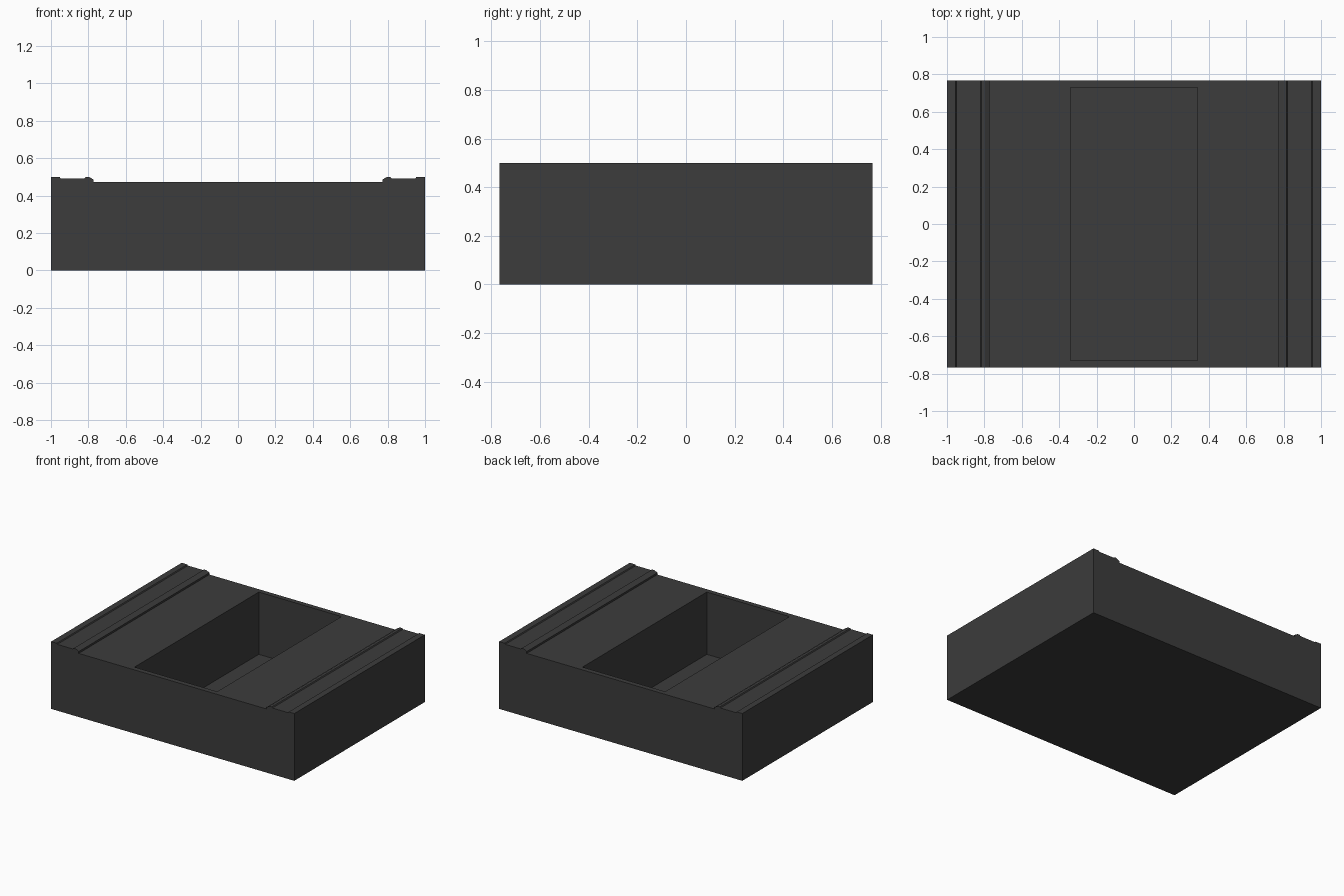
import bpy, bmesh

if "Cube" in bpy.data.objects:
    bpy.data.objects.remove(bpy.data.objects["Cube"])

HALF_Y = 0.767          # half depth of the block
PX, PY = 0.34, 0.73     # half size of the pocket
DECK, FLOOR = 0.473, 0.01


def make_object(name, bm):
    bmesh.ops.recalc_face_normals(bm, faces=bm.faces)
    mesh = bpy.data.meshes.new(name)
    bm.to_mesh(mesh)
    bm.free()
    obj = bpy.data.objects.new(name, mesh)
    bpy.context.collection.objects.link(obj)
    mat = bpy.data.materials.get("dark_grey") or bpy.data.materials.new("dark_grey")
    mat.diffuse_color = (0.045, 0.045, 0.045, 1)
    mat.use_nodes = True
    mat.node_tree.nodes["Principled BSDF"].inputs["Base Color"].default_value = mat.diffuse_color
    mesh.materials.append(mat)
    return obj


# Block: right half of the front outline, mirrored, then extruded along y
half = [(1, 0), (1, 0.5), (0.954, 0.5), (0.949, 0.493), (0.82, 0.493),
        (0.815, 0.5), (0.797, 0.5), (0.773, 0.487), (0.773, DECK)]
outline = half + [(-x, z) for x, z in reversed(half)]
bm = bmesh.new()
face = bm.faces.new([bm.verts.new((x, -HALF_Y, z)) for x, z in outline])
ext = bmesh.ops.extrude_face_region(bm, geom=[face])
# extrusion keeps the front cap, so the result is a closed solid
moved = [v for v in ext["geom"] if isinstance(v, bmesh.types.BMVert)]
bmesh.ops.translate(bm, verts=moved, vec=(0, 2 * HALF_Y, 0))
if not any(all(abs(v.co.y + HALF_Y) < 1e-5 for v in f.verts) for f in bm.faces):
    bm.faces.new([v for v in bm.verts if v.co.y < 0])
block = make_object("tray_block", bm)

# Pocket: deep rectangular recess leaving a thin floor
bm = bmesh.new()
bmesh.ops.create_cube(bm, size=1)
bmesh.ops.scale(bm, verts=bm.verts, vec=(2 * PX, 2 * PY, 0.8))
bmesh.ops.translate(bm, verts=bm.verts, vec=(0, 0, FLOOR + 0.4))
cutter = make_object("pocket_cutter", bm)
cutter.hide_render = True
cutter.hide_viewport = True

cut = block.modifiers.new("pocket", "BOOLEAN")
cut.operation = "DIFFERENCE"
cut.solver = "EXACT"
cut.object = cutter

# Apply the cut and drop the helper
bpy.context.view_layer.update()
deps = bpy.context.evaluated_depsgraph_get()
result = bpy.data.meshes.new_from_object(block.evaluated_get(deps))
block.modifiers.clear()
block.data = result
bpy.data.objects.remove(cutter)
